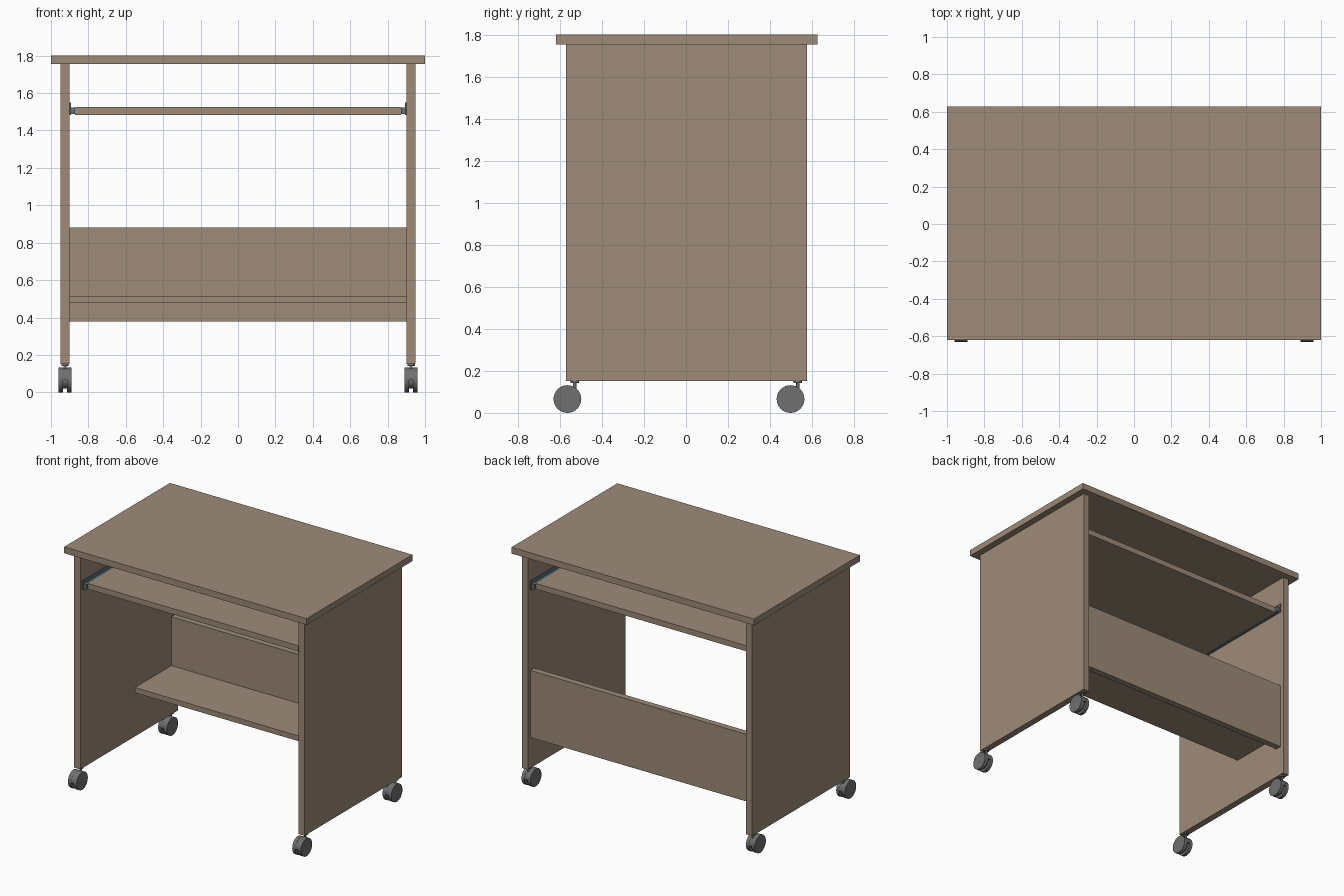
import bpy, bmesh, math
from mathutils import Matrix

if "Cube" in bpy.data.objects:
    bpy.data.objects.remove(bpy.data.objects["Cube"])


def material(name, rgb):
    m = bpy.data.materials.new(name)
    m.diffuse_color = (*rgb, 1)
    m.use_nodes = True
    m.node_tree.nodes["Principled BSDF"].inputs["Base Color"].default_value = m.diffuse_color
    return m


WOOD = material("brown wood", (0.34, 0.256, 0.19))
GREY = material("caster grey", (0.16, 0.16, 0.16))
STEEL = material("rail steel", (0.13, 0.16, 0.18))


def finish(bm, name, mat):
    bmesh.ops.recalc_face_normals(bm, faces=bm.faces)
    me = bpy.data.meshes.new(name)
    bm.to_mesh(me)
    bm.free()
    me.materials.append(mat)
    ob = bpy.data.objects.new(name, me)
    bpy.context.collection.objects.link(ob)
    return ob


def box(name, x, y, z, mat=WOOD):
    """Box from (low, high) ranges on each axis."""
    bm = bmesh.new()
    size = [r[1] - r[0] for r in (x, y, z)]
    mid = [(r[0] + r[1]) / 2 for r in (x, y, z)]
    bmesh.ops.create_cube(bm, size=1, matrix=Matrix.Translation(mid) @ Matrix.Diagonal((*size, 1)))
    return finish(bm, name, mat)


def disc(name, centre, radius, depth, axis, mat, arc=(0, 360), n=32):
    """Cylinder, or a sector of one, along the x or z axis."""
    bm = bmesh.new()
    full = arc[1] - arc[0] == 360
    pts = []
    for i in range(n if full else n + 1):
        a = math.radians(arc[0] + (arc[1] - arc[0]) * i / n)
        u, v = radius * math.cos(a), radius * math.sin(a)
        pts.append((-depth / 2, u, v) if axis == 'X' else (u, v, -depth / 2))
    face = bm.faces.new([bm.verts.new(p) for p in pts])
    ext = bmesh.ops.extrude_face_region(bm, geom=[face])
    move = (depth, 0, 0) if axis == 'X' else (0, 0, depth)
    bmesh.ops.translate(bm, vec=move, verts=[g for g in ext['geom'] if isinstance(g, bmesh.types.BMVert)])
    bmesh.ops.translate(bm, vec=centre, verts=bm.verts)
    ob = finish(bm, name, mat)
    bpy.ops.object.select_all(action='DESELECT')
    ob.select_set(True)
    bpy.context.view_layer.objects.active = ob
    bpy.ops.object.shade_smooth_by_angle(angle=math.radians(30))
    return ob


# Wooden boards
box("table_top", (-1, 1), (-0.62, 0.627), (1.755, 1.802))
box("sliding_tray", (-0.872, 0.872), (-0.52, 0.52), (1.483, 1.525))
box("back_panel", (-0.9, 0.9), (0.5, 0.547), (0.38, 0.88))
box("low_shelf", (-0.9, 0.9), (0.072, 0.5), (0.477, 0.516))

for side, s in (("left", -1), ("right", 1)):
    def span(a, b):
        return tuple(sorted((s * a, s * b)))

    box(f"{side}_side_panel", span(0.9, 0.95), (-0.572, 0.577), (0.152, 1.755))

    # Tray rail: wall plate with a channel holding the tray edge
    box(f"{side}_rail_plate", span(0.894, 0.9), (-0.55, 0.55), (1.483, 1.55), STEEL)
    box(f"{side}_rail_channel", span(0.872, 0.894), (-0.54, 0.54), (1.487, 1.523), STEEL)

    # Twin-wheel casters, trailing towards the front
    for end, y in (("front", -0.53), ("back", 0.533)):
        name = f"{side}_{end}_caster"
        x, wy, wz, r = s * 0.925, y - 0.035, 0.066, 0.066
        for k in (-1, 1):
            disc(f"{name}_wheel_{'inner' if k * s < 0 else 'outer'}",
                 (x + k * 0.0235, wy, wz), r, 0.025, 'X', GREY)
        disc(f"{name}_hub", (x, wy, wz), 0.046, 0.022, 'X', GREY)
        disc(f"{name}_hood", (x, wy, wz), r - 0.001, 0.022, 'X', GREY, (0, 180))
        disc(f"{name}_stem", (x, y, 0.128), 0.008, 0.046, 'Z', GREY, n=16)
        disc(f"{name}_collar", (x, y, 0.147), 0.02, 0.01, 'Z', GREY, n=20)
